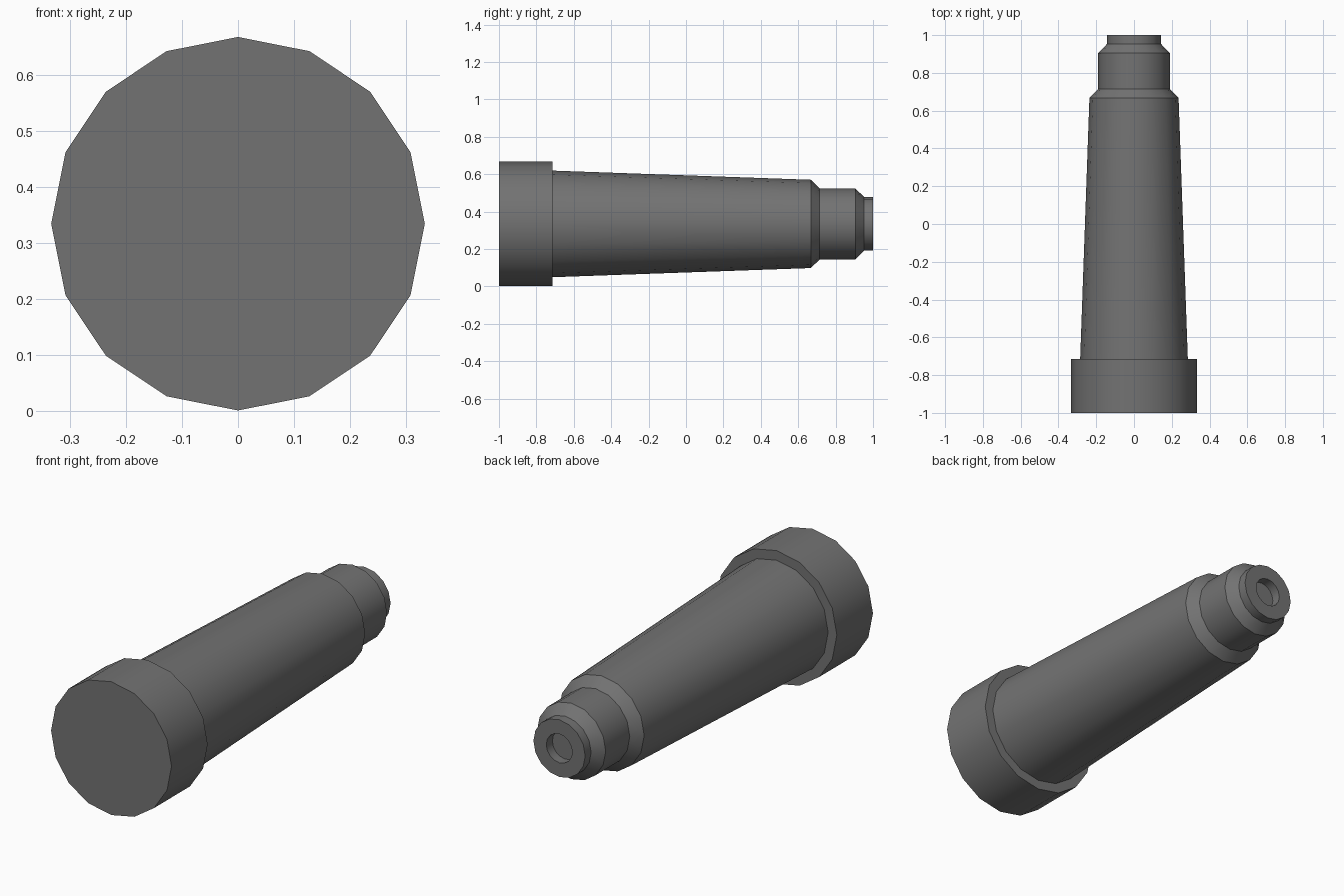
import bpy, bmesh, math

if "Cube" in bpy.data.objects:
    bpy.data.objects.remove(bpy.data.objects["Cube"])

SIDES = 16
AXIS_Z = 0.334

grey = bpy.data.materials.new("dark_grey")
grey.diffuse_color = (0.17, 0.17, 0.17, 1)
grey.use_nodes = True
grey.node_tree.nodes["Principled BSDF"].inputs["Base Color"].default_value = grey.diffuse_color


def lathe(name, profile):
    """Revolve (radius, y) points around the lengthwise axis, capping both ends."""
    bm = bmesh.new()
    rings = []
    for r, y in profile:
        rings.append([bm.verts.new((r * math.sin(2 * math.pi * i / SIDES), y,
                                    AXIS_Z + r * math.cos(2 * math.pi * i / SIDES)))
                      for i in range(SIDES)])
    for a, b in zip(rings, rings[1:]):
        for i in range(SIDES):
            j = (i + 1) % SIDES
            bm.faces.new((a[i], a[j], b[j], b[i]))
    bm.faces.new(rings[0])
    bm.faces.new(rings[-1])
    bmesh.ops.recalc_face_normals(bm, faces=bm.faces)
    mesh = bpy.data.meshes.new(name)
    bm.to_mesh(mesh)
    bm.free()
    mesh.materials.append(grey)
    obj = bpy.data.objects.new(name, mesh)
    bpy.context.collection.objects.link(obj)
    bpy.context.view_layer.objects.active = obj
    obj.select_set(True)
    bpy.ops.object.shade_smooth_by_angle(angle=math.radians(30))
    obj.select_set(False)
    return obj


# Wide collar, tapered body, stepped nozzle and recessed bore in one turned profile
lathe("tapered_barrel", [
    (0.333, -1.0), (0.333, -0.715),       # collar
    (0.285, -0.715), (0.236, 0.667),      # tapered body
    (0.19, 0.715), (0.19, 0.905),         # chamfer and neck
    (0.143, 0.953), (0.143, 1.0),         # chamfer and tip
    (0.072, 1.0), (0.072, 0.952),         # shallow bore
])
